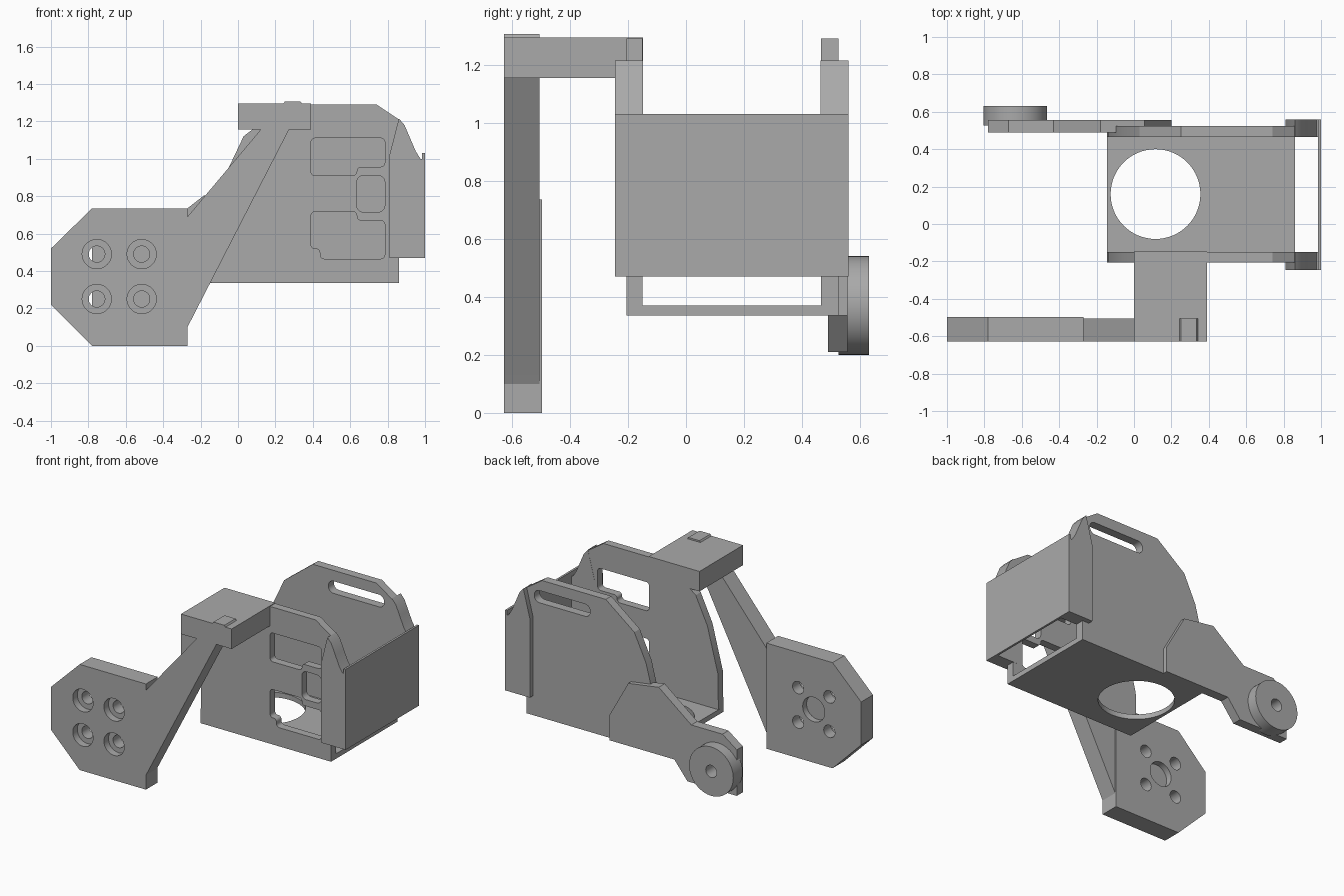
import bpy
import bmesh
import math
from mathutils import Matrix, Vector

if "Cube" in bpy.data.objects:
    bpy.data.objects.remove(bpy.data.objects["Cube"], do_unlink=True)

grey = bpy.data.materials.new("plain grey")
grey.use_nodes = True
grey.diffuse_color = (0.4, 0.4, 0.4, 1)
grey.node_tree.nodes["Principled BSDF"].inputs["Base Color"].default_value = (0.4, 0.4, 0.4, 1)


def finish(name, bm):
    bmesh.ops.recalc_face_normals(bm, faces=bm.faces)
    mesh = bpy.data.meshes.new(name)
    bm.to_mesh(mesh)
    bm.free()
    mesh.materials.append(grey)
    obj = bpy.data.objects.new(name, mesh)
    bpy.context.collection.objects.link(obj)
    return obj


def prism(name, profile, y0, y1, radius=0):
    """Extrude an x-z profile from y0 to y1, optionally rounding its corners."""
    bm = bmesh.new()
    bm.faces.new([bm.verts.new((x, y0, z)) for x, z in profile])
    if radius:
        bmesh.ops.bevel(bm, geom=bm.verts[:], offset=radius, segments=6,
                        profile=0.5, affect='VERTICES')
    new = bmesh.ops.extrude_face_region(bm, geom=bm.faces[:])["geom"]
    verts = [v for v in new if isinstance(v, bmesh.types.BMVert)]
    bmesh.ops.translate(bm, verts=verts, vec=(0, y1 - y0, 0))
    return finish(name, bm)


def box(name, x0, x1, y0, y1, z0, z1):
    return prism(name, [(x0, z0), (x1, z0), (x1, z1), (x0, z1)], y0, y1)


def cylinder(name, centre, radius, depth, axis='Y'):
    bm = bmesh.new()
    turn = Matrix.Rotation(math.pi / 2, 4, 'X') if axis == 'Y' else Matrix()
    bmesh.ops.create_cone(bm, cap_ends=True, segments=64, radius1=radius, radius2=radius,
                          depth=depth, matrix=Matrix.Translation(Vector(centre)) @ turn)
    return finish(name, bm)


def cut(obj, *cutters):
    """Subtract the cutters, bake the result and delete them."""
    for cutter in cutters:
        cutter.hide_render = True
        mod = obj.modifiers.new("cut", 'BOOLEAN')
        mod.operation = 'DIFFERENCE'
        mod.solver = 'EXACT'
        mod.object = cutter
    evaluated = obj.evaluated_get(bpy.context.evaluated_depsgraph_get())
    mesh = bpy.data.meshes.new_from_object(evaluated)
    obj.modifiers.clear()
    obj.data = mesh
    for cutter in cutters:
        bpy.data.objects.remove(cutter, do_unlink=True)


# Side walls of the cradle
wall = [(-0.145, 0.335), (0.86, 0.335), (0.86, 1.21), (0.74, 1.29), (0.25, 1.29),
        (0.03, 1.12), (-0.06, 0.93), (-0.14, 0.62)]
front_wall = prism("front_wall", wall, -0.205, -0.15)
back_wall = prism("back_wall", wall, 0.465, 0.525)

# Three stepped windows in the front wall
windows = [
    [(0.39, 0.91), (0.635, 0.91), (0.635, 0.957), (0.785, 0.957), (0.785, 1.11), (0.39, 1.11)],
    [(0.635, 0.715), (0.785, 0.715), (0.785, 0.91), (0.635, 0.91)],
    [(0.39, 0.52), (0.44, 0.52), (0.44, 0.465), (0.785, 0.465),
     (0.785, 0.67), (0.635, 0.67), (0.635, 0.717), (0.39, 0.717)],
]
cut(front_wall, *[prism("window_cutter", w, -0.3, -0.05, 0.022 if len(w) > 4 else 0.035)
                  for w in windows])

# Rounded slot in the back wall
slot = [(0.37, 1.13), (0.80, 1.13), (0.80, 1.215), (0.37, 1.215)]
cut(back_wall, prism("slot_cutter", slot, 0.4, 0.6, 0.04))

# Floor with its large round opening
floor = box("floor", -0.145, 0.86, -0.16, 0.475, 0.335, 0.37)
cut(floor, cylinder("floor_cutter", (0.115, 0.16, 0.35), 0.24, 0.2, 'Z'))

# End plate and its two pointed side flanges
box("end_plate", 0.985, 1.0, -0.245, 0.56, 0.47, 1.03)
flange = [(0.81, 0.47), (0.99, 0.47), (0.99, 0.995), (0.975, 1.0), (0.95, 1.04),
          (0.92, 1.11), (0.89, 1.18), (0.86, 1.215), (0.81, 1.02)]
prism("front_flange", flange, -0.245, -0.149)
prism("back_flange", flange, 0.464, 0.56)

# Front arm: top block, locating pad, diagonal strut and mounting plate
box("arm_block", 0.0, 0.39, -0.627, -0.148, 1.155, 1.294)
prism("block_pad", [(0.24, 1.29), (0.345, 1.29), (0.335, 1.305), (0.25, 1.305)], -0.627, -0.505)
prism("arm_strut", [(-0.28, 0.08), (-0.27, 0.10), (0.275, 1.16), (0.125, 1.16),
                    (-0.27, 0.69), (-0.28, 0.69)], -0.627, -0.505)
mount = prism("mounting_plate", [(-0.78, 0), (-0.27, 0), (-0.27, 0.735), (-0.78, 0.735),
                                 (-1, 0.52), (-1, 0.22)], -0.627, -0.497)

# Four counterbored holes and a shallow recess on the inner side
cutters = [cylinder("recess_cutter", (-0.635, -0.48, 0.37), 0.085, 0.12)]
for x in (-0.755, -0.515):
    for z in (0.25, 0.49):
        cutters.append(cylinder("hole_cutter", (x, -0.56, z), 0.043, 0.4))
        cutters.append(cylinder("counterbore_cutter", (x, -0.627, z), 0.078, 0.1))
cut(mount, *cutters)

# Back arm with its round boss
back_arm = prism("back_arm", [(0.2, 0.335), (0.2, 0.51), (0.055, 0.77), (-0.18, 0.805),
                              (-0.43, 0.61), (-0.67, 0.61), (-0.78, 0.53), (-0.78, 0.21),
                              (-0.40, 0.21), (-0.30, 0.335)], 0.49, 0.556)
boss = cylinder("round_boss", (-0.635, 0.578, 0.37), 0.17, 0.104)
for part in (back_arm, boss):
    cut(part, cylinder("bore_cutter", (-0.635, 0.55, 0.37), 0.042, 0.4))

# Smooth the round surfaces, keep the edges crisp
bpy.ops.object.select_all(action='DESELECT')
for obj in bpy.context.collection.objects:
    if obj.type == 'MESH' and obj.data.materials and obj.data.materials[0] == grey:
        obj.select_set(True)
        bpy.context.view_layer.objects.active = obj
bpy.ops.object.shade_smooth_by_angle(angle=math.radians(20))
